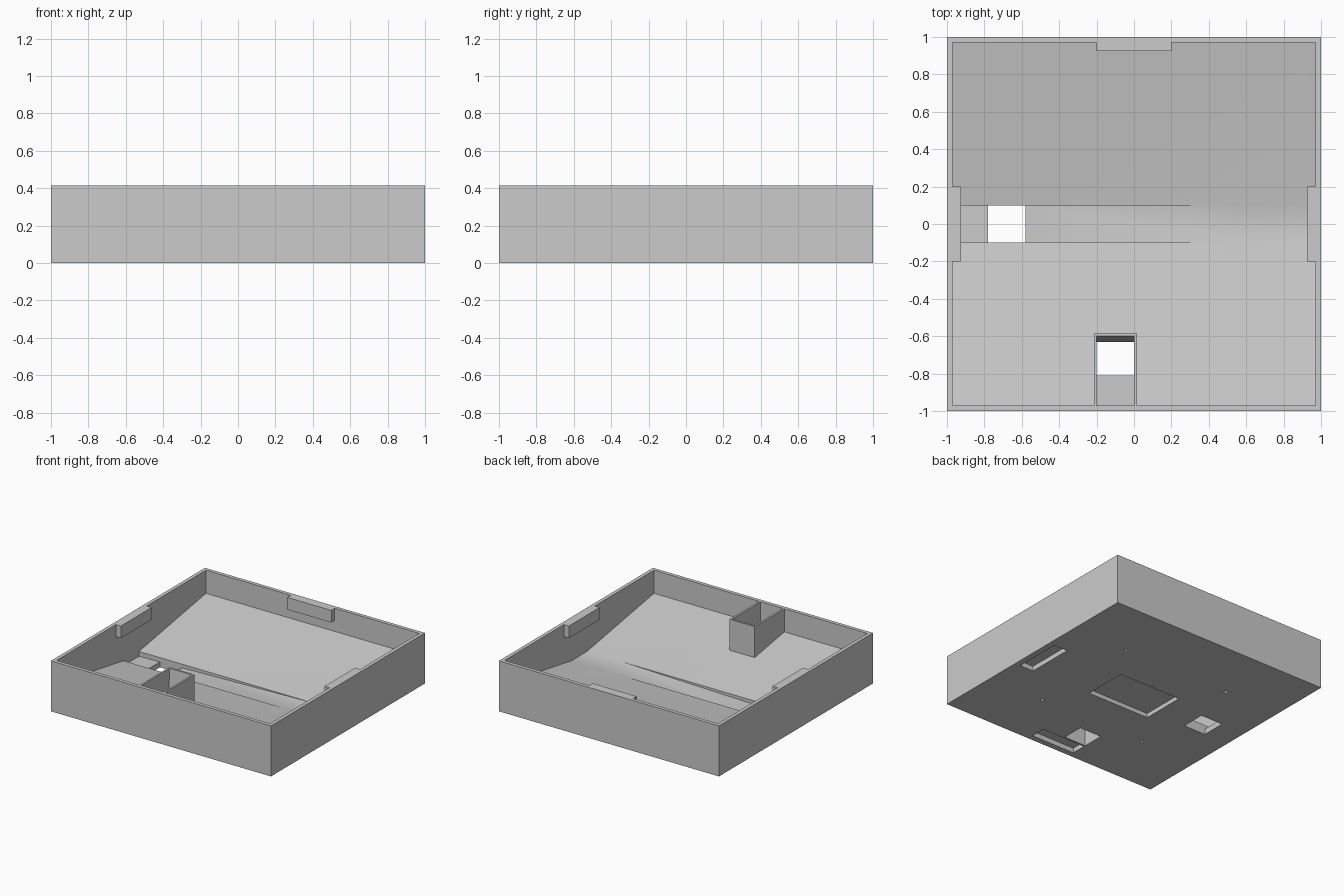
import bpy
import bmesh
from mathutils import Vector

old = bpy.data.objects.get("Cube")
if old:
    bpy.data.objects.remove(old, do_unlink=True)

H = 0.415      # rim height
IN = 0.97      # inner wall face

grey = bpy.data.materials.new("light_grey")
grey.use_nodes = True
colour = (0.6, 0.6, 0.6, 1)
grey.diffuse_color = colour
grey.node_tree.nodes["Principled BSDF"].inputs["Base Color"].default_value = colour


def prism(name, profile, axis, start, end):
    """Extrude a profile: axis 0 takes (y, z) points, axis 1 (x, z), axis 2 (x, y)."""
    bm = bmesh.new()
    points = []
    for p in profile:
        v = list(p)
        v.insert(axis, start)
        points.append(bm.verts.new(v))
    face = bm.faces.new(points)
    grown = bmesh.ops.extrude_face_region(bm, geom=[face])["geom"]
    shift = Vector((0, 0, 0))
    shift[axis] = end - start
    bmesh.ops.translate(bm, vec=shift, verts=[g for g in grown if isinstance(g, bmesh.types.BMVert)])
    bmesh.ops.recalc_face_normals(bm, faces=bm.faces)
    mesh = bpy.data.meshes.new(name)
    bm.to_mesh(mesh)
    bm.free()
    mesh.materials.append(grey)
    ob = bpy.data.objects.new(name, mesh)
    bpy.context.collection.objects.link(ob)
    return ob


def box(name, x0, x1, y0, y1, z0, z1):
    return prism(name, [(x0, y0), (x1, y0), (x1, y1), (x0, y1)], 2, z0, z1)


def carve(target, cutter):
    """Subtract the cutter, then discard it."""
    mod = target.modifiers.new("cut", 'BOOLEAN')
    mod.operation = 'DIFFERENCE'
    mod.solver = 'EXACT'
    mod.object = cutter
    bpy.context.view_layer.objects.active = target
    bpy.ops.object.modifier_apply(modifier=mod.name)
    bpy.data.objects.remove(cutter, do_unlink=True)


# Hollow with two slopes running down to a flat middle strip
cavity = prism("cavity_cutter", [(-IN, 0.6), (-IN, 0.225), (-0.1, 0.08),
                                 (0.1, 0.08), (IN, 0.225), (IN, 0.6)], 0, -IN, IN)

# Solid left standing in the hollow: three rim tabs and the chute
carve(cavity, box("tab_back", -0.2, 0.2, 0.925, 1.1, 0.315, 0.7))
for side in (-1, 1):
    lo, hi = sorted((side * 0.925, side * 1.1))
    carve(cavity, box("tab_side", lo, hi, -0.2, 0.2, 0.315, 0.7))
carve(cavity, box("chute_block", -0.215, 0.015, -1.1, -0.585, -0.1, 0.7))

# Main tray
tray = box("tray", -1, 1, -1, 1, 0, H)
carve(tray, cavity)

# Drain channel deepening towards its outlet
carve(tray, prism("channel_cutter", [(-IN, 0.04), (0.64, 0.08), (0.64, 0.12), (-IN, 0.12)],
                  1, -0.1, 0.1))
carve(tray, box("outlet_cutter", -0.78, -0.58, -0.1, 0.1, -0.1, 0.2))

# Chute shaft with a ledge and a leaning back wall
carve(tray, prism("shaft_cutter", [(-0.81, -0.1), (-0.63, -0.1), (-0.63, 0), (-0.6, H), (-0.6, 0.6),
                                   (-IN, 0.6), (-IN, 0.2), (-0.81, 0.2)], 0, -0.2, 0))

# Recesses in the underside
carve(tray, box("centre_pocket", -0.285, 0.285, -0.185, 0.185, -0.1, 0.035))
carve(tray, box("front_slot", -0.2, 0.2, -0.95, -0.825, -0.1, 0.04))
carve(tray, box("side_slot", 0.825, 0.95, -0.2, 0.2, -0.1, 0.04))
for sx in (-1, 1):
    for sy in (-1, 1):
        bpy.ops.mesh.primitive_cylinder_add(vertices=16, radius=0.013, depth=0.1,
                                            location=(sx * 0.49, sy * 0.49, 0))
        carve(tray, bpy.context.object)

# Soft shading across the shallow floor bends only
bpy.ops.object.select_all(action='DESELECT')
tray.select_set(True)
bpy.context.view_layer.objects.active = tray
bpy.ops.object.shade_smooth_by_angle(angle=0.25)
weighted = tray.modifiers.new("weighted_normals", 'WEIGHTED_NORMAL')
weighted.keep_sharp = True
